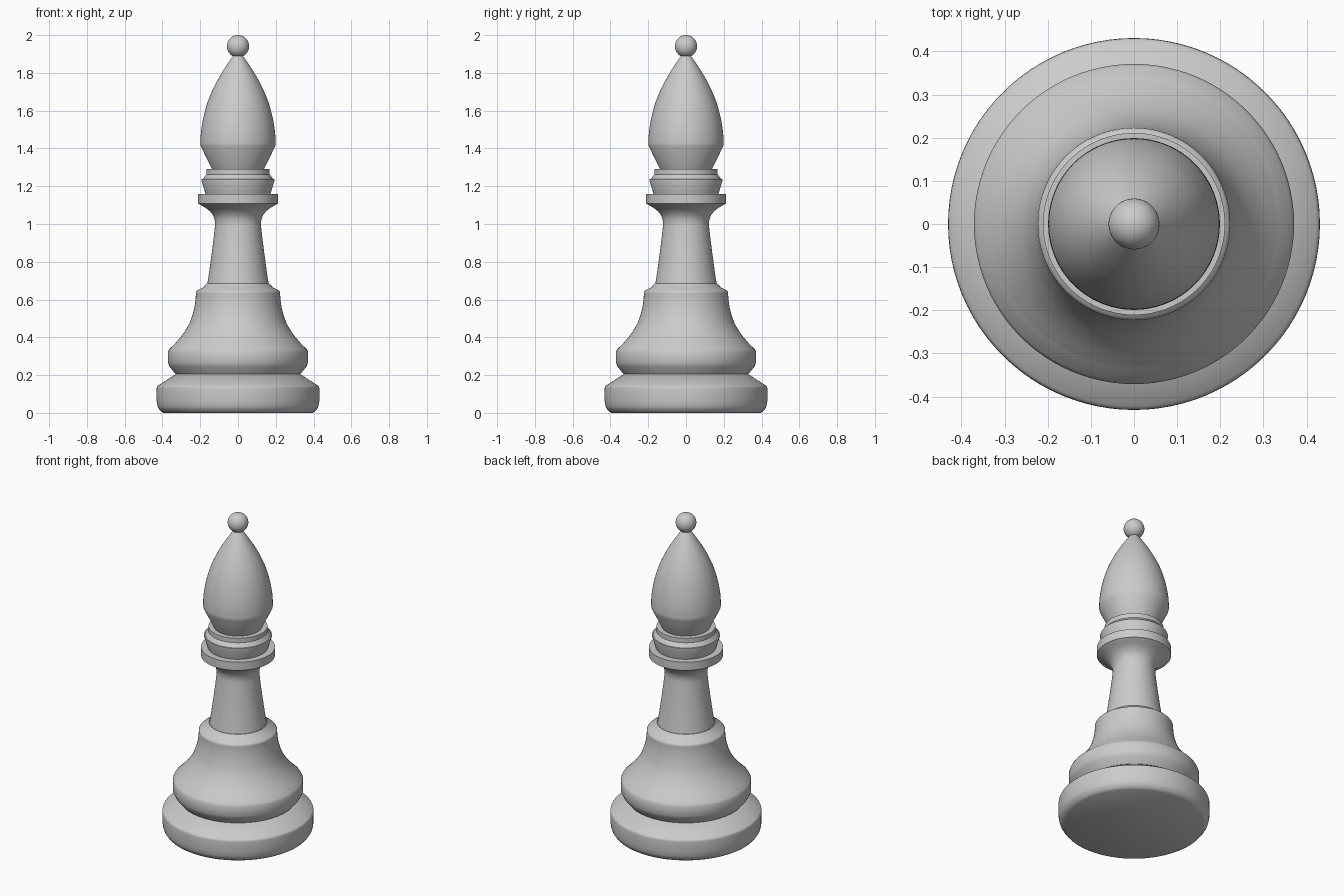
import bpy, bmesh, math
from mathutils import Vector

if "Cube" in bpy.data.objects:
    bpy.data.objects.remove(bpy.data.objects["Cube"])

SIDES = 96


def curve(points, steps=6):
    """Smooth curve through (radius, height) points."""
    p = [Vector(q) for q in points]
    p = [2 * p[0] - p[1]] + p + [2 * p[-1] - p[-2]]
    out = []
    for i in range(1, len(p) - 2):
        a, b, c, d = p[i - 1:i + 3]
        for k in range(steps):
            t = k / steps
            out.append(tuple(0.5 * (2 * b + (c - a) * t
                                    + (2 * a - 5 * b + 4 * c - d) * t ** 2
                                    + (3 * b - a - 3 * c + d) * t ** 3)))
    out.append(tuple(p[-2]))
    return out


def lathe(name, profile):
    """Turn a bottom-to-top profile round the z axis and cap both ends."""
    bm = bmesh.new()
    rings = []
    for r, z in profile:
        rings.append([bm.verts.new((r * math.cos(2 * math.pi * i / SIDES),
                                    r * math.sin(2 * math.pi * i / SIDES), z))
                      for i in range(SIDES)])
    for lo, hi in zip(rings, rings[1:]):
        for i in range(SIDES):
            j = (i + 1) % SIDES
            bm.faces.new((lo[i], lo[j], hi[j], hi[i]))
    bm.faces.new(rings[0][::-1])
    bm.faces.new(rings[-1])
    mesh = bpy.data.meshes.new(name)
    bm.to_mesh(mesh)
    bm.free()
    finish(name, mesh)


def finish(name, mesh):
    obj = bpy.data.objects.new(name, mesh)
    bpy.context.collection.objects.link(obj)
    bpy.ops.object.select_all(action='DESELECT')
    obj.select_set(True)
    bpy.context.view_layer.objects.active = obj
    bpy.ops.object.shade_smooth_by_angle(angle=math.radians(35))


# Foot disc with rounded rim
lathe("foot", [(0.395, 0)] + curve([(0.408, 0.008), (0.424, 0.03), (0.431, 0.065)], 3)
      + curve([(0.431, 0.125), (0.428, 0.14), (0.415, 0.15)], 3) + [(0.33, 0.205)])

# Bell-shaped lower body
lathe("bell", [(0.33, 0.205), (0.362, 0.245), (0.371, 0.265), (0.371, 0.325), (0.365, 0.337)]
      + curve([(0.335, 0.365), (0.29, 0.42), (0.255, 0.48), (0.234, 0.545), (0.225, 0.6), (0.223, 0.64)])
      + [(0.217, 0.648), (0.185, 0.664), (0.165, 0.685)])

# Tapered stem flaring out under the collar
lathe("stem", curve([(0.165, 0.665), (0.151, 0.76), (0.136, 0.87), (0.124, 0.97), (0.122, 1.01),
                     (0.132, 1.045), (0.16, 1.077), (0.21, 1.108)]))

# Collar disc and the double ring on it
lathe("collar", [(0.211, 1.108), (0.211, 1.16)])
lathe("lower_ring", [(0.172, 1.16), (0.193, 1.228), (0.193, 1.237), (0.17, 1.24)])
lathe("upper_ring", [(0.187, 1.237), (0.168, 1.262), (0.168, 1.29)])

# Pointed head
lathe("head", [(0.135, 1.285), (0.197, 1.412)]
      + curve([(0.199, 1.425), (0.196, 1.485), (0.184, 1.56), (0.161, 1.645),
               (0.125, 1.73), (0.08, 1.81), (0.03, 1.885), (0.012, 1.905)]))

# Ball on top
bm = bmesh.new()
bmesh.ops.create_uvsphere(bm, u_segments=48, v_segments=24, radius=0.059)
bmesh.ops.translate(bm, verts=bm.verts, vec=(0, 0, 1.941))
ball = bpy.data.meshes.new("ball")
bm.to_mesh(ball)
bm.free()
finish("ball", ball)
